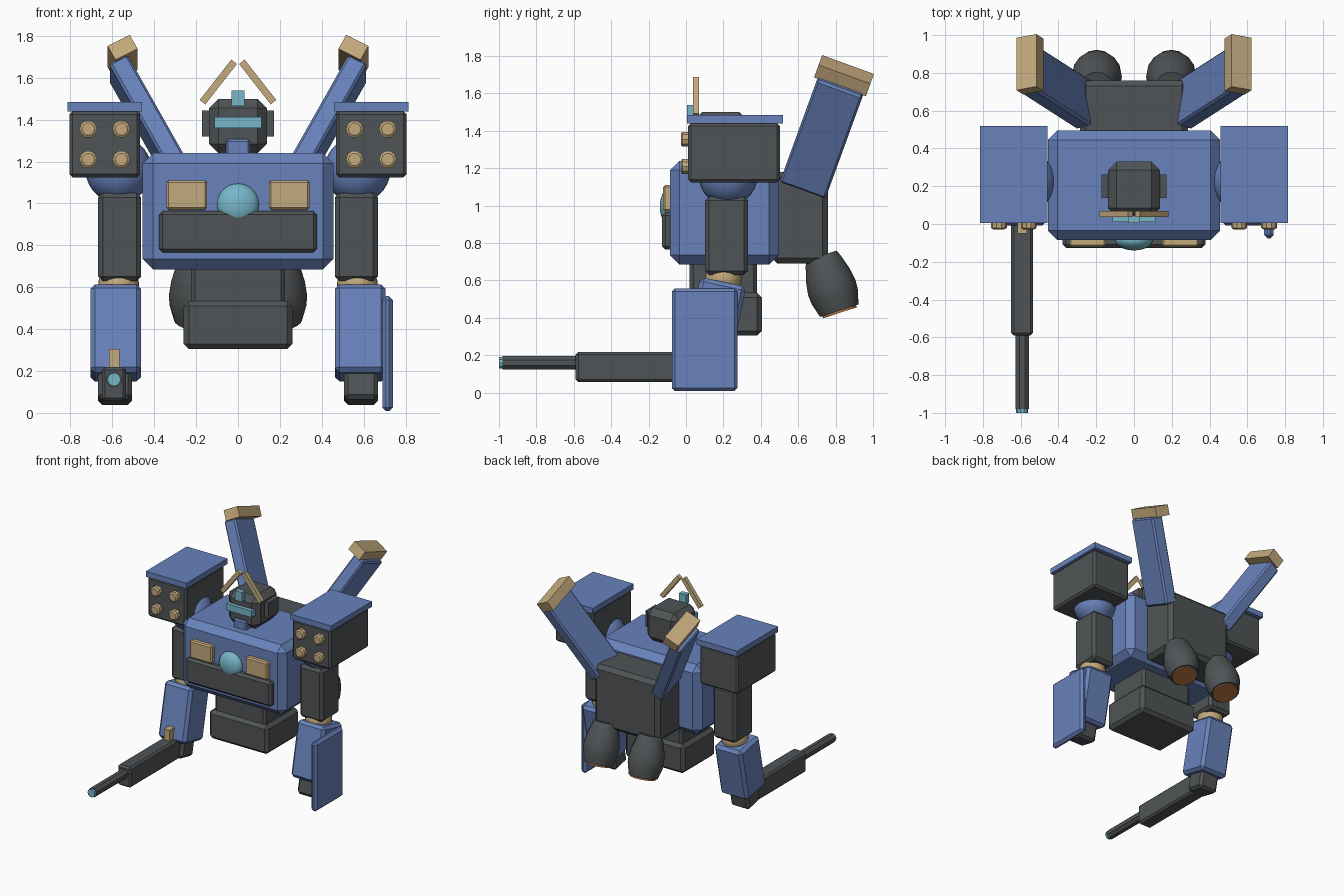
import bpy, bmesh, math
from mathutils import Matrix, Vector

if "Cube" in bpy.data.objects:
    bpy.data.objects.remove(bpy.data.objects["Cube"])


def material(name, rgb):
    m = bpy.data.materials.new(name)
    m.diffuse_color = (*rgb, 1)
    m.use_nodes = True
    m.node_tree.nodes["Principled BSDF"].inputs["Base Color"].default_value = m.diffuse_color
    return m


BLUE = material("armor blue", (0.14, 0.225, 0.50))
DARK = material("dark grey", (0.08, 0.088, 0.092))
GOLD = material("tan gold", (0.55, 0.40, 0.205))
TEAL = material("pale teal", (0.18, 0.47, 0.58))
ORANGE = material("burnt orange", (0.45, 0.17, 0.055))
RX = lambda deg: Matrix.Rotation(math.radians(deg), 4, 'X')
RY = lambda deg: Matrix.Rotation(math.radians(deg), 4, 'Y')
NONE = Matrix.Identity(4)


def finish(name, bm, mat, matrix, smooth=False):
    bmesh.ops.recalc_face_normals(bm, faces=bm.faces)
    me = bpy.data.meshes.new(name)
    bm.to_mesh(me)
    bm.free()
    me.materials.append(mat)
    ob = bpy.data.objects.new(name, me)
    bpy.context.collection.objects.link(ob)
    ob.matrix_world = matrix
    if smooth:
        bpy.ops.object.select_all(action='DESELECT')
        ob.select_set(True)
        bpy.context.view_layer.objects.active = ob
        bpy.ops.object.shade_smooth_by_angle(angle=math.radians(35))
    return ob


def box(name, center, size, mat, bevel=0.0, rot=NONE):
    """Chamfered block."""
    bm = bmesh.new()
    bmesh.ops.create_cube(bm, size=1)
    bmesh.ops.scale(bm, vec=size, verts=bm.verts)
    if bevel:
        bmesh.ops.bevel(bm, geom=bm.edges[:], offset=bevel, segments=1,
                        affect='EDGES', profile=0.5)
    return finish(name, bm, mat, Matrix.Translation(center) @ rot)


def ball(name, center, radii, mat):
    bm = bmesh.new()
    bmesh.ops.create_uvsphere(bm, u_segments=24, v_segments=14, radius=1)
    bmesh.ops.scale(bm, vec=radii, verts=bm.verts)
    return finish(name, bm, mat, Matrix.Translation(center), True)


def lathe(name, center, profile, mat, sides, rot=NONE, smooth=False):
    """Capped solid of revolution around local z from (radius, z) points."""
    bm = bmesh.new()
    rings = [[bm.verts.new((r * math.cos(2 * math.pi * i / sides),
                            r * math.sin(2 * math.pi * i / sides), z))
              for i in range(sides)] for r, z in profile]
    for a, b in zip(rings, rings[1:]):
        for i in range(sides):
            j = (i + 1) % sides
            bm.faces.new((a[i], a[j], b[j], b[i]))
    bm.faces.new(rings[0])
    bm.faces.new(rings[-1])
    return finish(name, bm, mat, Matrix.Translation(center) @ rot, smooth)


# Torso, waist and chest details
box("torso", (0, 0.205, 0.9625), (0.91, 0.58, 0.555), BLUE, 0.05)
box("waist", (0, 0.2, 0.61), (0.45, 0.36, 0.26), DARK, 0.02)
box("pelvis", (0, 0.2, 0.42), (0.52, 0.41, 0.23), DARK, 0.025)
box("chest_plate", (0, -0.095, 0.865), (0.755, 0.065, 0.2), DARK, 0.018)
ball("chest_dome", (0, -0.085, 0.995), (0.1, 0.055, 0.1), TEAL)

# Head
box("head", (0, 0.185, 1.37), (0.276, 0.29, 0.26), DARK, 0.045)
box("visor", (0, 0.035, 1.387), (0.226, 0.05, 0.052), TEAL)
box("crest", (0, 0.025, 1.502), (0.06, 0.04, 0.075), TEAL)
box("chin", (0, 0.05, 1.262), (0.115, 0.06, 0.09), BLUE, 0.01)

# Backpack
box("backpack", (0, 0.61, 0.935), (0.57, 0.30, 0.49), DARK, 0.03)

for side, s in (("left", 1), ("right", -1)):
    box(side + "_chest_light", (s * 0.245, -0.095, 1.04),
        (0.195, 0.055, 0.14), GOLD, 0.01)
    box(side + "_ear", (s * 0.15, 0.2, 1.382), (0.045, 0.125, 0.125), DARK)
    box(side + "_antenna", (s * 0.094, 0.053, 1.58),
        (0.034, 0.032, 0.245), GOLD, 0, RY(-s * 38))

    # Shoulder with missile pod
    ball(side + "_shoulder", (s * 0.57, 0.225, 1.16), (0.158,) * 3, BLUE)
    box(side + "_pod", (s * 0.636, 0.257, 1.283),
        (0.338, 0.49, 0.316), DARK, 0.015)
    box(side + "_pod_lid", (s * 0.636, 0.262, 1.462),
        (0.357, 0.515, 0.044), BLUE)
    for x in (0.557, 0.715):
        for z in (1.21, 1.355):
            lathe(side + "_missile", (s * x, 0.03, z),
                  [(0.042, 0), (0.042, 0.05), (0.03, 0.058)], GOLD, 10, RX(90))

    # Arm
    box(side + "_upper_arm", (s * 0.565, 0.217, 0.84),
        (0.205, 0.23, 0.42), DARK, 0.022)
    ball(side + "_elbow", (s * 0.57, 0.2, 0.61), (0.098,) * 3, GOLD)
    box(side + "_forearm", (s * 0.584, 0.155, 0.382),
        (0.243, 0.25, 0.43), BLUE, 0.022, RX(-12))
    box(side + "_hand", (s * 0.587, 0.10, 0.122),
        (0.164, 0.16, 0.145), DARK, 0.02, RX(-12))

    # Back wing with tip
    tilt = RX(-20) @ RY(s * 28)
    box(side + "_wing", (s * 0.418, 0.73, 1.375),
        (0.1, 0.26, 0.66), BLUE, 0.012, tilt)
    box(side + "_wing_tip", (s * 0.551, 0.845, 1.695),
        (0.12, 0.295, 0.08), GOLD, 0, tilt)

    # Thruster bell and glow
    top = Vector((s * 0.197, 0.733, 0.705))
    lathe(side + "_thruster", top,
          [(0.085, 0.03), (0.098, 0), (0.122, -0.08), (0.133, -0.15),
           (0.13, -0.20), (0.108, -0.28)], DARK, 16, RX(18), True)
    lathe(side + "_thruster_glow", top,
          [(0.095, -0.275), (0.095, -0.292)], ORANGE, 16, RX(18))

# Shield on one forearm
box("shield", (0.714, 0.1, 0.283), (0.05, 0.352, 0.55), BLUE, 0.018)

# Gun in the other hand
box("gun_body", (-0.592, -0.25, 0.137), (0.116, 0.68, 0.162), DARK, 0.014)
lathe("gun_barrel", (-0.592, -0.57, 0.16),
      [(0.038, 0), (0.038, 0.41)], DARK, 8, RX(90) @ Matrix.Rotation(math.pi / 8, 4, 'Z'))
lathe("gun_muzzle", (-0.592, -0.97, 0.16),
      [(0.032, 0), (0.032, 0.03)], TEAL, 10, RX(90))
box("gun_sight", (-0.592, -0.015, 0.255), (0.05, 0.07, 0.1), GOLD)
